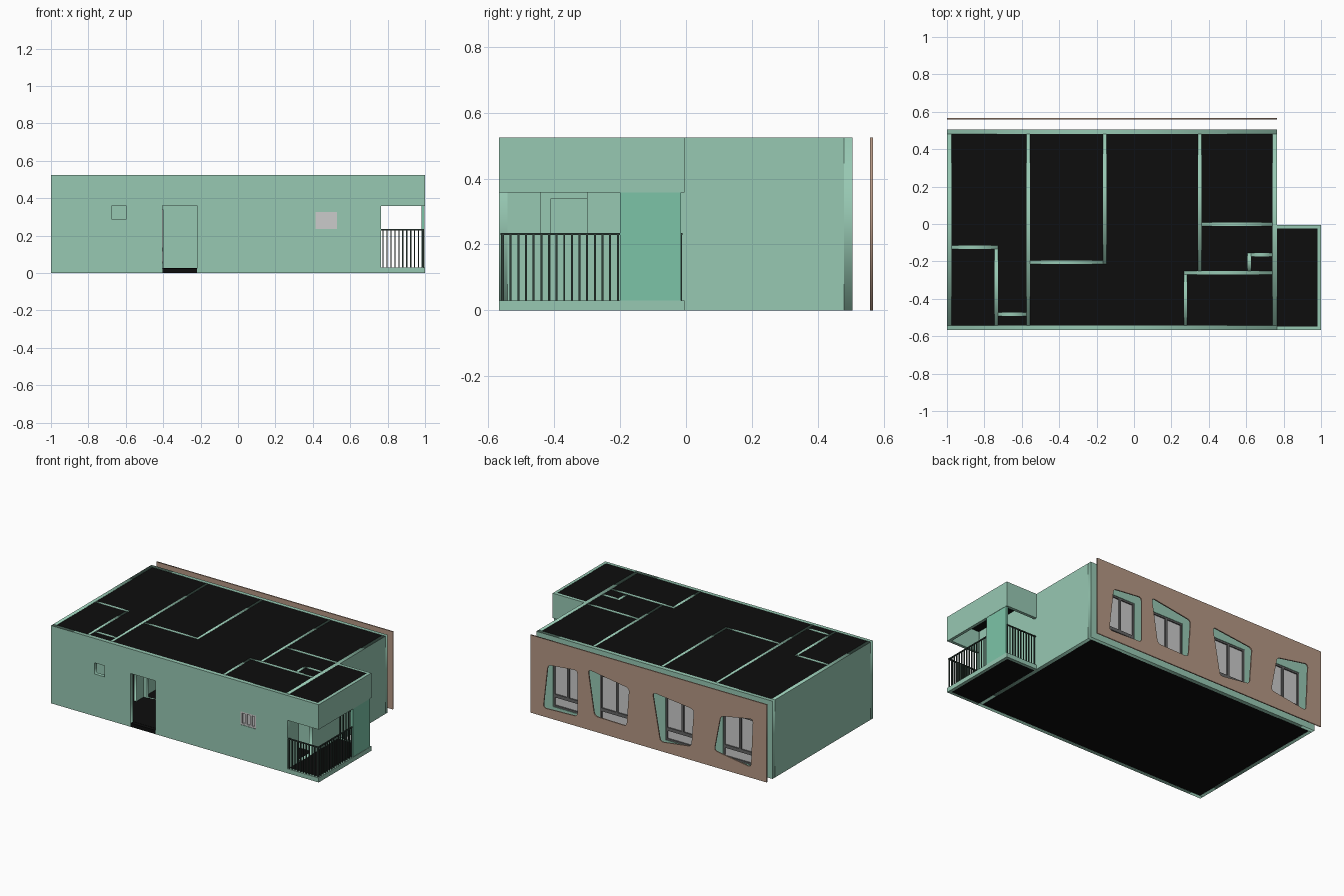
import bpy, math
from mathutils import Vector

if "Cube" in bpy.data.objects:
    bpy.data.objects.remove(bpy.data.objects["Cube"])


def mat(name, r, g, b):
    m = bpy.data.materials.new(name)
    m.diffuse_color = (r, g, b, 1)
    m.use_nodes = True
    m.node_tree.nodes["Principled BSDF"].inputs["Base Color"].default_value = m.diffuse_color
    return m


GREEN = mat("wall_green", 0.31, 0.58, 0.45)
TEAL = mat("screen_teal", 0.2, 0.55, 0.39)
BROWN = mat("cladding_brown", 0.46, 0.31, 0.23)
BLACK = mat("slab_black", 0.004, 0.004, 0.004)
DARK = mat("rail_dark", 0.03, 0.05, 0.04)
FRAME = mat("frame_grey", 0.13, 0.13, 0.13)


def box_set(name, boxes, m=None):
    """One mesh made from (x0,x1,y0,y1,z0,z1) boxes."""
    verts, faces = [], []
    for x0, x1, y0, y1, z0, z1 in boxes:
        n = len(verts)
        verts += [(x, y, z) for z in (z0, z1) for x, y in ((x0, y0), (x1, y0), (x1, y1), (x0, y1))]
        faces += [[n + i for i in f] for f in ((3, 2, 1, 0), (4, 5, 6, 7), (0, 1, 5, 4),
                                               (1, 2, 6, 5), (2, 3, 7, 6), (3, 0, 4, 7))]
    me = bpy.data.meshes.new(name)
    me.from_pydata(verts, [], faces)
    ob = bpy.data.objects.new(name, me)
    bpy.context.collection.objects.link(ob)
    if m:
        me.materials.append(m)
    return ob


def rect(a0, a1, z0, z1):
    return [(a0, z0), (a1, z0), (a1, z1), (a0, z1)]


def rounded(pts, r=0.025, steps=5):
    out = []
    for i, p in enumerate(pts):
        p, a, b = Vector(p), Vector(pts[i - 1]), Vector(pts[(i + 1) % len(pts)])
        s, e = p + (a - p).normalized() * r, p + (b - p).normalized() * r
        for k in range(steps + 1):
            t = k / steps
            out.append(s * (1 - t) ** 2 + p * 2 * t * (1 - t) + e * t * t)
    return out


def wall(name, axis, pos0, pos1, outer, holes=(), m=GREEN):
    """Upright plate along x or y, from a filled outline with holes."""
    cu = bpy.data.curves.new(name, 'CURVE')
    cu.dimensions, cu.fill_mode, cu.extrude = '2D', 'BOTH', (pos1 - pos0) / 2
    for loop in [outer, *holes]:
        sp = cu.splines.new('POLY')
        sp.points.add(len(loop) - 1)
        for q, p in zip(sp.points, loop):
            q.co = (p[0], p[1], 0, 1)
        sp.use_cyclic_u = True
    cu.materials.append(m)
    ob = bpy.data.objects.new(name, cu)
    bpy.context.collection.objects.link(ob)
    mid = (pos0 + pos1) / 2
    ob.rotation_euler = (math.pi / 2, 0, math.pi / 2 if axis == 'y' else 0)
    ob.location = (mid, 0, 0) if axis == 'y' else (0, mid, 0)
    bpy.ops.object.select_all(action='DESELECT')
    ob.select_set(True)
    bpy.context.view_layer.objects.active = ob
    bpy.ops.object.convert(target='MESH')


H = 0.525
XL, XR, XB = -1.0, 0.765, 1.0
YF, YK, YB = -0.567, 0.505, -0.005
T = 0.025
windows = [(0.42, 0.64), (0.04, 0.29), (-0.45, -0.2), (-0.88, -0.63)]
WZ0, WZ1 = 0.05, 0.36

# Outer walls
wall("front_wall", 'x', YF, YF + T, rect(XL, XR, 0, H),
     [rect(-0.675, -0.6, 0.285, 0.36), rect(-0.405, -0.22, 0.0005, 0.36), rect(0.415, 0.53, 0.235, 0.325)])
wall("back_wall", 'x', YK - T, YK, rect(XL, XR, 0, H), [rect(a, b, WZ0, WZ1) for a, b in windows])
wall("left_wall", 'y', XL, XL + T, rect(YF + T, YK - T, 0, H))
wall("right_wall", 'y', XR - T, XR, rect(YF + T, YK - T, 0, H), [rect(-0.44, -0.30, 0.026, 0.357)])

# Slanted-window cladding panel
openings = [
    [(0.67, 0.058), (0.415, 0.067), (0.415, 0.378), (0.635, 0.356)],
    [(0.287, 0.105), (0.047, 0.1), (0.028, 0.36), (0.335, 0.407)],
    [(-0.205, 0.062), (-0.437, 0.093), (-0.456, 0.347), (-0.147, 0.381)],
    [(-0.608, 0.112), (-0.882, 0.071), (-0.897, 0.4), (-0.655, 0.356)],
]
wall("back_cladding", 'x', 0.559, 0.567, rect(XL, XR, 0, H), [rounded(o) for o in openings], BROWN)

# Inner walls: axis, centre, start, end, doorways
inner = [
    ('y', -0.565, YF + T, YK - T, [(-0.42, -0.29)]),
    ('y', -0.157, -0.214, YK - T, []),
    ('x', -0.205, -0.556, -0.166, [(-0.53, -0.40)]),
    ('y', 0.352, -0.25, YK - T, [(-0.18, -0.07)]),
    ('x', -0.002, 0.361, XR - T, []),
    ('x', -0.26, 0.266, XR - T, []),
    ('y', 0.275, YF + T, -0.269, [(-0.41, -0.30)]),
    ('y', 0.617, -0.251, -0.156, []),
    ('x', -0.165, 0.626, XR - T, []),
    ('x', -0.125, XL + T, -0.728, []),
    ('y', -0.737, YF + T, -0.134, [(-0.42, -0.29)]),
    ('x', -0.482, -0.728, -0.574, []),
]
for i, (ax, c, a, b, doors) in enumerate(inner):
    wall(f"inner_wall_{i + 1}", ax, c - 0.009, c + 0.009, rect(a, b, 0.001, H),
         [rect(d0, d1, 0.026, 0.34) for d0, d1 in doors])

# Floor and ceiling slabs
rooms = [(XL + T, XR - T, YF + T, YK - T), (XR, XB - 0.02, YF + 0.02, YB - 0.02)]
box_set("floor_slabs", [(*r, 0.0005, 0.026) for r in rooms] + [(-0.405, -0.22, YF + 0.001, YF + T, 0.0005, 0.025)], BLACK)
box_set("ceiling_slabs", [(*r, 0.5, H - 0.001) for r in rooms], BLACK)

# Balcony rims: low kerb and deep upper beam on three sides
for name, z0, z1 in (("balcony_kerb", 0, 0.03), ("balcony_beam", 0.357, H)):
    box_set(name, [(XR, XB, YF, YF + 0.02, z0, z1), (XR, XB, YB - 0.02, YB, z0, z1),
                   (XB - 0.02, XB, YF + 0.02, YB - 0.02, z0, z1)], GREEN)
box_set("balcony_screen", [(XB - 0.018, XB - 0.002, -0.2, -0.015, 0.03, 0.357)], TEAL)

# Balcony railings
bars = []
RZ0, RZ1, w = 0.03, 0.235, 0.003
for y in (YF + 0.008, YB - 0.01):
    bars.append((XR, XB - 0.01, y - 0.004, y + 0.004, RZ1 - 0.007, RZ1))
    for k in range(11):
        x = 0.775 + k * 0.0212
        bars.append((x - w, x + w, y - w, y + w, RZ0, RZ1 - 0.007))
x = XB - 0.009
bars.append((x - 0.004, x + 0.004, YF + 0.004, -0.2, RZ1 - 0.007, RZ1))
for k in range(16):
    y = -0.555 + k * 0.0232
    bars.append((x - w, x + w, y - w, y + w, RZ0, RZ1 - 0.007))
box_set("balcony_railings", bars, DARK)


# Windows: frame, mullion(s), transom and pane
def window(name, a, b, z0, z1, y, mullions, transom=None):
    f, d = 0.011, 0.01
    parts = [(a, b, y - d, y + d, z0, z0 + f), (a, b, y - d, y + d, z1 - f, z1),
             (a, a + f, y - d, y + d, z0 + f, z1 - f), (b - f, b, y - d, y + d, z0 + f, z1 - f)]
    base = z0 + f
    if transom:
        parts.append((a + f, b - f, y - d, y + d, transom - f, transom + f))
        base = transom + f
    for k in range(mullions):
        c = a + (b - a) * (k + 1) / (mullions + 1)
        parts.append((c - f * 0.7, c + f * 0.7, y - d, y + d, base, z1 - f))
    box_set(name + "_frame", parts, FRAME if transom else None)
    box_set(name + "_pane", [(a + f, b - f, y - 0.002, y + 0.002, z0 + f, z1 - f)])


for i, (a, b) in enumerate(windows):
    window(f"back_window_{i + 1}", a, b, WZ0, WZ1, YK - 0.014, 1, 0.125)
window("front_window", 0.415, 0.53, 0.235, 0.325, YF + 0.013, 2)
